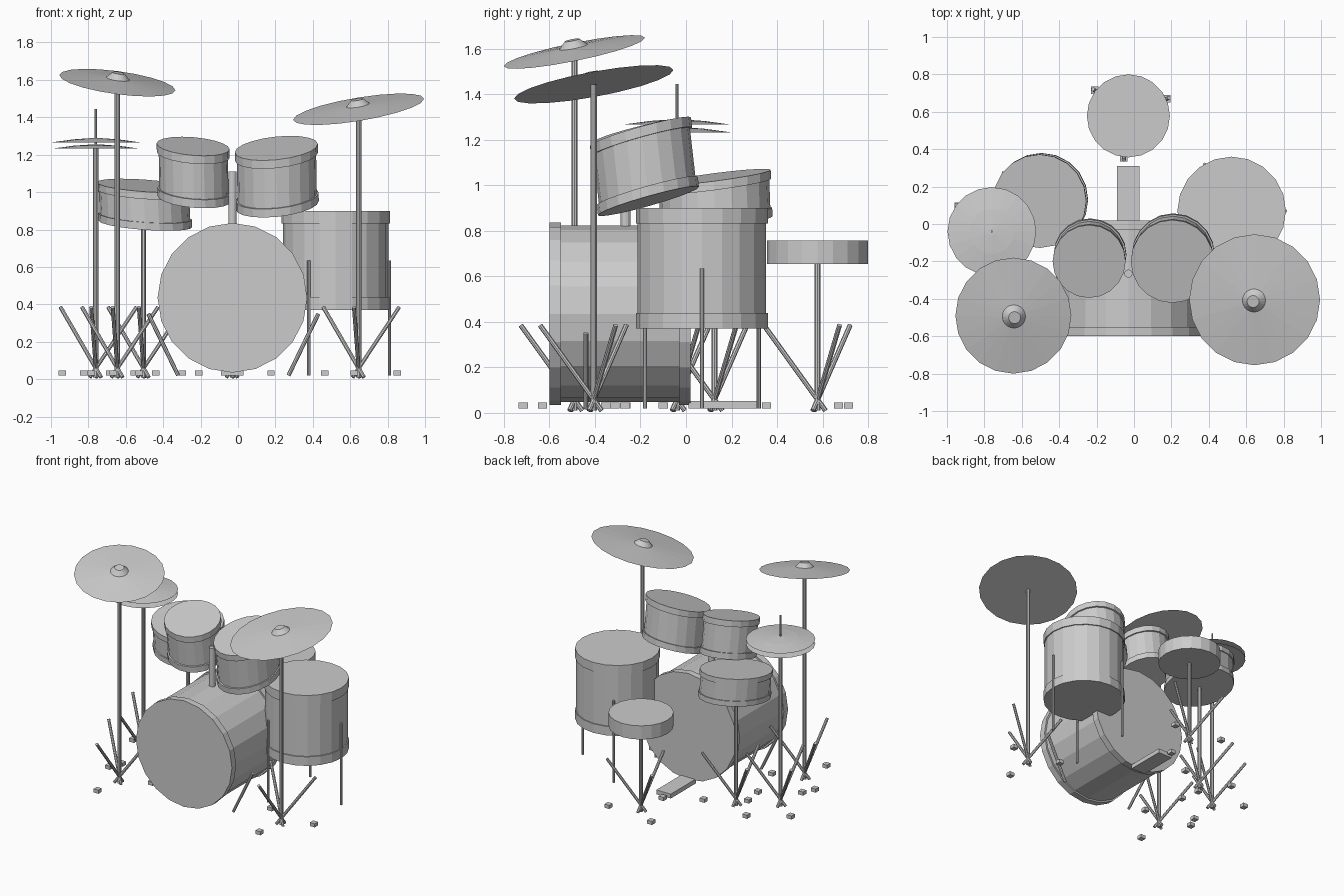
import bpy, bmesh
from math import cos, sin, pi, radians
from mathutils import Vector, Matrix

cube = bpy.data.objects.get("Cube")
if cube:
    bpy.data.objects.remove(cube)

grey = bpy.data.materials.new("plain grey")
grey.use_nodes = True
grey.diffuse_color = (0.6, 0.6, 0.6, 1)
grey.node_tree.nodes["Principled BSDF"].inputs["Base Color"].default_value = (0.6, 0.6, 0.6, 1)


def finish(name, bm):
    bmesh.ops.recalc_face_normals(bm, faces=bm.faces)
    mesh = bpy.data.meshes.new(name)
    bm.to_mesh(mesh)
    bm.free()
    mesh.materials.append(grey)
    obj = bpy.data.objects.new(name, mesh)
    bpy.context.collection.objects.link(obj)
    return obj


def frame(origin, u=(1, 0, 0), v=(0, 1, 0), w=(0, 0, 1)):
    """Placement from an origin and three, possibly sheared, axes."""
    m = Matrix.Identity(4)
    for i, axis in enumerate((u, v, w, origin)):
        for row in range(3):
            m[row][i] = axis[row]
    return m


def lathe(name, profile, place, sides=20):
    """Revolve (radius, height) points about the local z axis and cap both ends."""
    bm = bmesh.new()
    rings = []
    for r, z in profile:
        rings.append([bm.verts.new(place @ Vector((r * cos(2 * pi * i / sides),
                                                  r * sin(2 * pi * i / sides), z)))
                      for i in range(sides)])
    for low, high in zip(rings, rings[1:]):
        for i in range(sides):
            j = (i + 1) % sides
            bm.faces.new((low[i], low[j], high[j], high[i]))
    bm.faces.new(rings[0])
    bm.faces.new(rings[-1])
    return finish(name, bm)


def rod(name, start, end, radius, sides=10):
    start, end = Vector(start), Vector(end)
    axis = end - start
    place = Matrix.Translation(start) @ axis.to_track_quat('Z', 'Y').to_matrix().to_4x4()
    return lathe(name, [(radius, 0), (radius, axis.length)], place, sides)


def box(name, centre, size):
    bm = bmesh.new()
    place = Matrix.Translation(centre) @ Matrix.Diagonal((*size, 1))
    bmesh.ops.create_cube(bm, size=1, matrix=place)
    return finish(name, bm)


def drum(name, radius, height, hoop, lip, place):
    """Shell with a raised hoop at each end."""
    inner = radius - lip
    lathe(name, [(radius, 0), (radius, hoop), (inner, hoop), (inner, height - hoop),
                 (radius, height - hoop), (radius, height)], place)


def tilted_drum(name, bottom, top, slope_x, slope_y, radius, hoop, lip):
    axis = Vector(top) - Vector(bottom)
    height = axis.length
    drum(name, radius, height, hoop, lip,
         frame(bottom, (1, 0, slope_x), (0, 1, slope_y), axis / height))


def stand(name, x, y, top):
    """Post with three splayed legs and a small foot block under each."""
    rod(name + "_post", (x, y, 0.01), (x, y, top), 0.014)
    for k, angle in enumerate((24, 143, 264)):
        dx, dy = cos(radians(angle)), sin(radians(angle))
        rod(f"{name}_leg_{k}", (x - 0.035 * dx, y - 0.035 * dy, 0.01),
            (x + 0.237 * dx, y + 0.237 * dy, 0.385), 0.011, 8)
        box(f"{name}_foot_{k}", (x + 0.226 * dx, y + 0.226 * dy, 0.033), (0.04, 0.04, 0.027))


def crash(name, x, y, z, radius, slope_x, slope_y):
    """Tilted shallow cone with a raised bell."""
    lathe(name, [(radius, 0), (0.062, 0.022), (0.032, 0.052)],
          frame((x, y, z), (1, 0, slope_x), (0, 1, slope_y), (-slope_x, -slope_y, 1)))
    stand(name + "_stand", x, y, z)


# Bass drum lying along y, with its spurs, tom post and pedal
bass_x, bass_z = -0.03, 0.435
drum("bass_drum", 0.4, 0.62, 0.05, 0.012,
     frame((bass_x, 0.02, bass_z), (1, 0, 0), (0, 0, 1), (0, -1, 0)))
for side, label in ((1, "left"), (-1, "right")):
    rod(f"bass_spur_{label}", (-0.025 + side * 0.295, -0.44, 0.02),
        (-0.025 + side * 0.455, -0.44, 0.35), 0.011, 8)
rod("tom_post", (bass_x, -0.265, 0.8), (bass_x, -0.265, 1.11), 0.022, 12)
box("bass_pedal", (bass_x, 0.16, 0.036), (0.12, 0.3, 0.033))

# Rack toms
tilted_drum("left_rack_tom", (0.21, -0.165, 0.93), (0.205, -0.2, 1.235), 0.1, 0.28, 0.222, 0.045, 0.01)
tilted_drum("right_rack_tom", (-0.235, -0.165, 0.965), (-0.24, -0.2, 1.245), -0.08, 0.25, 0.195, 0.045, 0.01)

# Floor tom on three legs
tom_x, tom_y = 0.522, 0.07
drum("floor_tom", 0.29, 0.53, 0.068, 0.008, frame((tom_x, tom_y, 0.37)))
for k in range(3):
    a = 2 * pi * k / 3
    x, y = tom_x + 0.288 * cos(a), tom_y + 0.288 * sin(a)
    rod(f"floor_tom_leg_{k}", (x, y, 0.02), (x, y, 0.635), 0.009, 8)

# Snare on its stand
tilted_drum("snare_drum", (-0.495, 0.13, 0.83), (-0.505, 0.122, 1.035), -0.07, 0.13, 0.25, 0.04, 0.008)
stand("snare_stand", -0.505, 0.125, 0.84)

# Hi-hat pair
hat_x, hat_y = -0.76, -0.04
for label, z in (("lower", 1.232), ("upper", 1.266)):
    lathe(f"hi_hat_{label}", [(0.237, 0), (0.12, 0.016), (0.02, 0.023)], frame((hat_x, hat_y, z)))
stand("hi_hat_stand", hat_x, hat_y, 1.24)
rod("hi_hat_rod", (hat_x, hat_y, 1.24), (hat_x, hat_y, 1.445), 0.006, 8)

# Crash cymbals
crash("right_crash", -0.645, -0.49, 1.585, 0.31, -0.13, 0.2)
crash("left_crash", 0.645, -0.405, 1.443, 0.35, 0.16, 0.18)

# Round stool
stool_x, stool_y = -0.03, 0.578
lathe("stool_seat", [(0.222, 0), (0.222, 0.103)], frame((stool_x, stool_y, 0.653)))
stand("stool_stand", stool_x, stool_y, 0.655)
